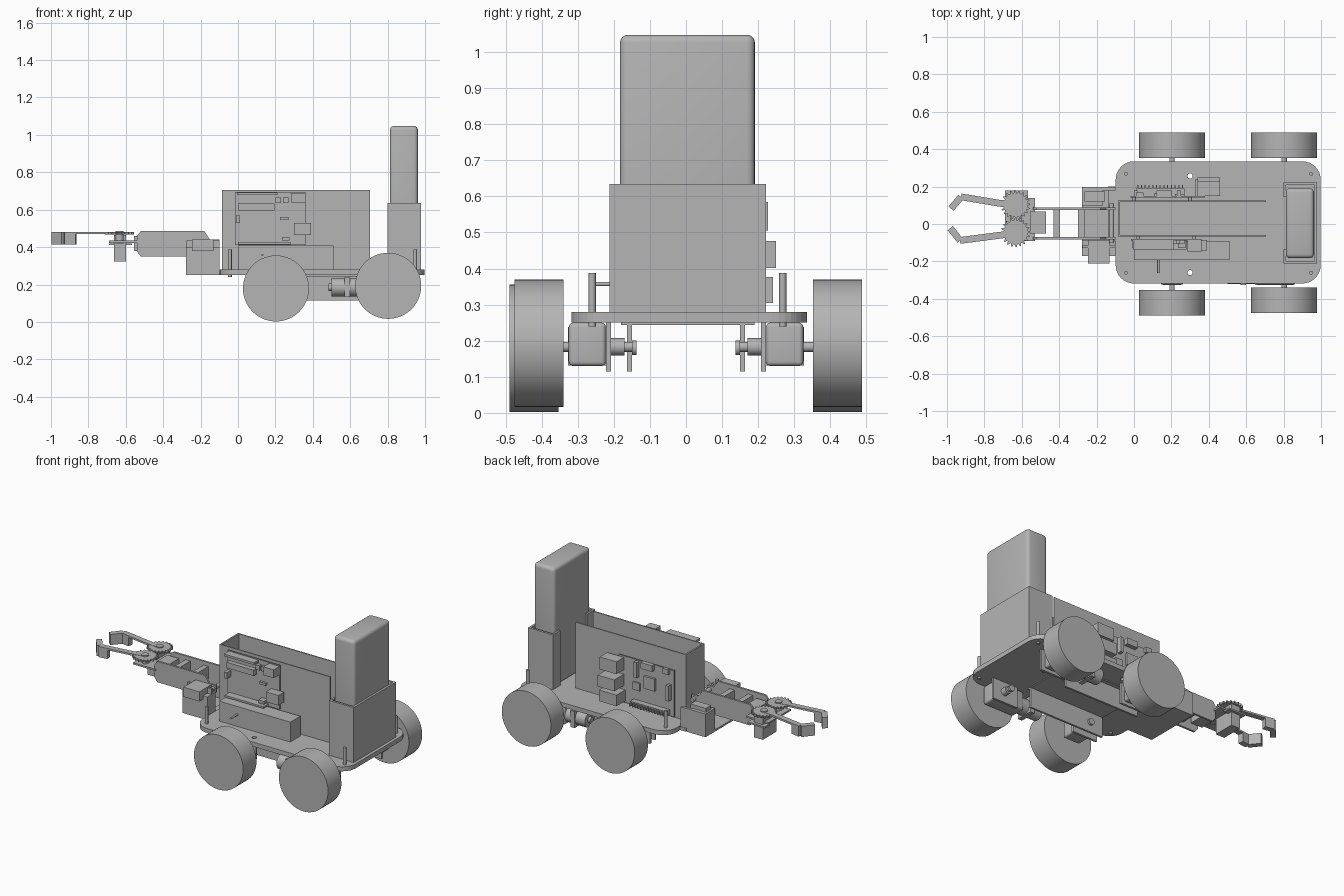
import bpy, bmesh, math
from mathutils import Vector, Matrix

if "Cube" in bpy.data.objects:
    bpy.data.objects.remove(bpy.data.objects["Cube"])

grey = bpy.data.materials.new("plain grey")
grey.use_nodes = True
COLOUR = (0.46, 0.46, 0.46, 1)
grey.diffuse_color = COLOUR
grey.node_tree.nodes["Principled BSDF"].inputs["Base Color"].default_value = COLOUR


def finish(name, bm, smooth=False):
    bmesh.ops.recalc_face_normals(bm, faces=bm.faces)
    mesh = bpy.data.meshes.new(name)
    bm.to_mesh(mesh)
    bm.free()
    mesh.materials.append(grey)
    ob = bpy.data.objects.new(name, mesh)
    bpy.context.collection.objects.link(ob)
    if smooth:
        bpy.ops.object.select_all(action='DESELECT')
        ob.select_set(True)
        bpy.context.view_layer.objects.active = ob
        bpy.ops.object.shade_smooth_by_angle(angle=math.radians(35))
    return ob


def box(name, x, y, z, bevel=0):
    """Block from its x, y and z ranges."""
    bm = bmesh.new()
    bmesh.ops.create_cube(bm, size=1)
    for v in bm.verts:
        v.co = [r[0] if c < 0 else r[1] for c, r in zip(v.co, (x, y, z))]
    if bevel:
        bmesh.ops.bevel(bm, geom=bm.edges[:], offset=bevel, segments=4,
                        profile=0.5, affect='EDGES')
    return finish(name, bm, bevel > 0)


def rod(name, start, end, radius, sides=24):
    """Cylinder between two points."""
    a, b = Vector(start), Vector(end)
    turn = (b - a).to_track_quat('Z', 'Y').to_matrix().to_4x4()
    bm = bmesh.new()
    bmesh.ops.create_cone(bm, cap_ends=True, segments=sides, radius1=radius,
                          radius2=radius, depth=(b - a).length,
                          matrix=Matrix.Translation((a + b) / 2) @ turn)
    return finish(name, bm, True)


def prism(name, points, low, high, axis='Z'):
    """Extrude an outline along z, or an x-z outline along y."""
    place = (lambda p: (p[0], p[1], low)) if axis == 'Z' else (lambda p: (p[0], low, p[1]))
    bm = bmesh.new()
    face = bm.faces.new([bm.verts.new(place(p)) for p in points])
    new = bmesh.ops.extrude_face_region(bm, geom=[face])['geom']
    step = Vector((0, 0, high - low)) if axis == 'Z' else Vector((0, high - low, 0))
    bmesh.ops.translate(bm, vec=step, verts=[g for g in new if isinstance(g, bmesh.types.BMVert)])
    return finish(name, bm)


def strip(name, path, width, low, high):
    """Flat bar following a path in plan."""
    pts = [Vector(p) for p in path]
    left, right = [], []
    for i, p in enumerate(pts):
        d = (pts[min(i + 1, len(pts) - 1)] - pts[max(i - 1, 0)]).normalized()
        n = Vector((-d.y, d.x)) * width / 2
        left.append(p + n)
        right.append(p - n)
    return prism(name, left + right[::-1], low, high)


# Chassis plate with rounded corners and two holes
outline = []
for cx, cy, start in ((.9, .237, 0), (0, .237, 90), (0, -.22, 180), (.9, -.22, 270)):
    for i in range(9):
        a = math.radians(start + i * 11.25)
        outline.append((cx + .098 * math.cos(a), cy + .098 * math.sin(a)))
plate = prism("chassis_plate", outline, .25, .279)
for y in (.257, -.26):
    cutter = rod("hole_cutter", (.3, y, .2), (.3, y, .32), .014)
    cut = plate.modifiers.new("hole", 'BOOLEAN')
    cut.operation, cut.object, cut.solver = 'DIFFERENCE', cutter, 'EXACT'
    bpy.context.view_layer.objects.active = plate
    bpy.ops.object.modifier_apply(modifier=cut.name)
    bpy.data.objects.remove(cutter)
for x in (-.043, .947):
    for y in (-.26, .268):
        rod("corner_post", (x, y, .24), (x, y, .388), .01, 12)

# Wheels, axles and gear motors
for x, z, shift in ((.203, .179, 0), (.803, .193, .013)):
    for s in (-1, 1):
        inner, outer = (.352, .488) if s > 0 else (.353 - shift, .489 - shift)
        rod("wheel", (x, s * inner, z), (x, s * outer, z), .1765, 64)
        rod("axle", (x, s * .14, .183), (x, s * (inner + .01), .183), .014)
        rod("axle_collar", (x, s * .17, .183), (x, s * .215, .183), .024)
        rod("axle_end", (x, s * .137, .18), (x, s * .15, .18), .02)
        box("gearbox", (x - .16 if x > .5 else x - .06, x + .06),
            sorted((s * .222, s * .325)), (.13, .25), .012)
        box("motor_bracket", (x - .1, x + .08), sorted((s * .208, s * .222)), (.115, .25))
for s in (-1, 1):
    rod("motor_can", (.5, s * .272, .185), (.65, s * .272, .185), .05)
    rod("motor_cap", (.485, s * .272, .185), (.5, s * .272, .185), .02)
    box("motor_band", (.57, .6), sorted((s * .215, s * .327)), (.132, .238))
    box("motor_rail", (.11, .65), sorted((s * .15, s * .163)), (.115, .25))
box("under_plate", (.11, .65), (-.18, .19), (.244, .25))

# Power pack in its open-fronted holder
box("power_pack", (.812, .962), (-.183, .191), (.279, 1.048), .022)
box("holder_back", (.964, .978), (-.212, .222), (.279, .635))
for a, b, lip in ((-.212, -.198, (-.212, -.135)), (.208, .222, (.145, .222))):
    box("holder_side", (.807, .978), (a, b), (.279, .635))
    box("holder_lip", (.8, .812), lip, (.279, .635))

# Centre channel carrying the circuit boards
box("channel_floor", (-.086, .706), (-.066, .125), (.279, .287))
box("channel_end", (-.086, -.076), (-.066, .125), (.279, .706))
for y in (-.066, .117):
    box("channel_wall", (-.086, .706), (y, y + .008), (.279, .706))

# Controller board on the front side
box("controller_board", (-.015, .36), (-.088, -.08), (.41, .695))
for name, x, z, depth in (
        ("upper_header", (-.005, .21), (.678, .692), .05),
        ("lower_header", (0, .28), (.414, .426), .05),
        ("main_chip", (0, .195), (.595, .632), .03),
        ("data_socket", (.285, .36), (.636, .69), .06),
        ("power_socket", (.3, .39), (.465, .53), .055),
        ("small_chip", (.225, .27), (.545, .56), .015),
        ("button", (.2, .23), (.636, .666), .02),
        ("button", (.24, .27), (.636, .666), .02),
        ("pin_block", (-.012, .01), (.53, .57), .04),
        ("pin_block", (.235, .275), (.435, .455), .04)):
    box(name, x, (-.088 - depth, -.086), z)
for x in (.02, .32):
    for z in (.45, .65):
        rod("controller_spacer", (x, -.08, z), (x, -.064, z), .01, 12)

# Battery case with a switch
box("battery_case", (0, .51), (-.192, -.09), (.279, .408))
rod("switch_lever", (.13, -.19, .357), (.13, -.262, .357), .006, 12)

# Computer board on the rear side
box("computer_board", (-.02, .38), (.143, .151), (.295, .595))
for name, x, z, depth in (
        ("network_socket", (.33, .455), (.305, .377), .092),
        ("twin_socket", (.34, .46), (.402, .476), .1),
        ("twin_socket", (.34, .46), (.505, .585), .078),
        ("pin_header", (.01, .27), (.305, .335), .04),
        ("processor", (.11, .19), (.43, .51), .016),
        ("memory_chip", (.22, .27), (.4, .45), .012),
        ("video_socket", (.12, .2), (.56, .6), .03),
        ("camera_socket", (.23, .25), (.49, .59), .03),
        ("display_socket", (.0, .02), (.4, .5), .03),
        ("charge_socket", (.01, .05), (.565, .6), .02)):
    box(name, x, (.15, .149 + depth), z)
for i in range(13):
    x = .02 + i * .02
    box("header_pin", (x - .003, x + .003), (.18, .208), (.309, .331))
for x in (0, .3):
    for z in (.31, .57):
        rod("computer_spacer", (x, .124, z), (x, .145, z), .01, 12)

# Arm mount and shoulder servo
box("arm_base", (-.14, .02), (-.17, .2), (.25, .272))
box("shoulder_block", (-.278, -.1), (-.172, -.088), (.25, .4))
box("shoulder_block", (-.278, -.165), (.1, .197), (.25, .4))
box("shoulder_back", (-.165, -.1), (.18, .197), (.25, .4))
box("shoulder_floor", (-.278, -.1), (-.17, .197), (.25, .262))
box("shoulder_servo", (-.245, -.13), (-.21, -.085), (.378, .44))
box("servo_flange", (-.275, -.1), (-.128, -.115), (.395, .435))
box("shoulder_bearing", (-.265, -.155), (.12, .175), (.395, .425))
rod("shoulder_pin", (-.12, -.1, .415), (-.12, .11, .415), .014)

# Arm links with cross braces
link = [(-.54, .46), (-.52, .485), (-.18, .485), (-.15, .44), (-.1, .44),
        (-.1, .395), (-.15, .35), (-.52, .35), (-.54, .375)]
for y in (-.083, .075):
    prism("arm_link", link, y, y + .013, 'Y')
for x in (-.43, -.3):
    box("arm_brace", (x, x + .035), (-.075, .08), (.38, .46))

# Gripper palm, servo, meshing gears and fingers
box("wrist_block", (-.555, -.47), (-.05, .067), (.38, .46))
box("gripper_plate", (-.69, -.53), (-.09, .14), (.423, .434))
box("gripper_servo", (-.663, -.6), (.02, .16), (.322, .465))
box("servo_tab", (-.69, -.567), (.13, .178), (.41, .42))
for cy, path in ((.103, [(-.63, .103), (-.70, .108), (-.925, .145), (-.978, .082)]),
                 (-.045, [(-.635, -.045), (-.70, -.058), (-.93, -.088), (-.982, -.022)])):
    teeth = []
    for i in range(80):
        r = .078 if i % 4 < 2 else .064
        a = math.tau * i / 80
        teeth.append((-.633 + r * math.cos(a), cy + r * math.sin(a)))
    prism("gripper_gear", teeth, .468, .48)
    rod("gear_hub", (-.633, cy, .42), (-.633, cy, .487), .022)
    strip("finger_bar", path[:3], .036, .47, .482)
    strip("finger_tip", path[2:], .036, .413, .482)
    bend = Vector(path[2])
    back = bend + (Vector(path[1]) - bend).normalized() * .06
    strip("finger_knuckle", [bend, back], .036, .413, .482)
